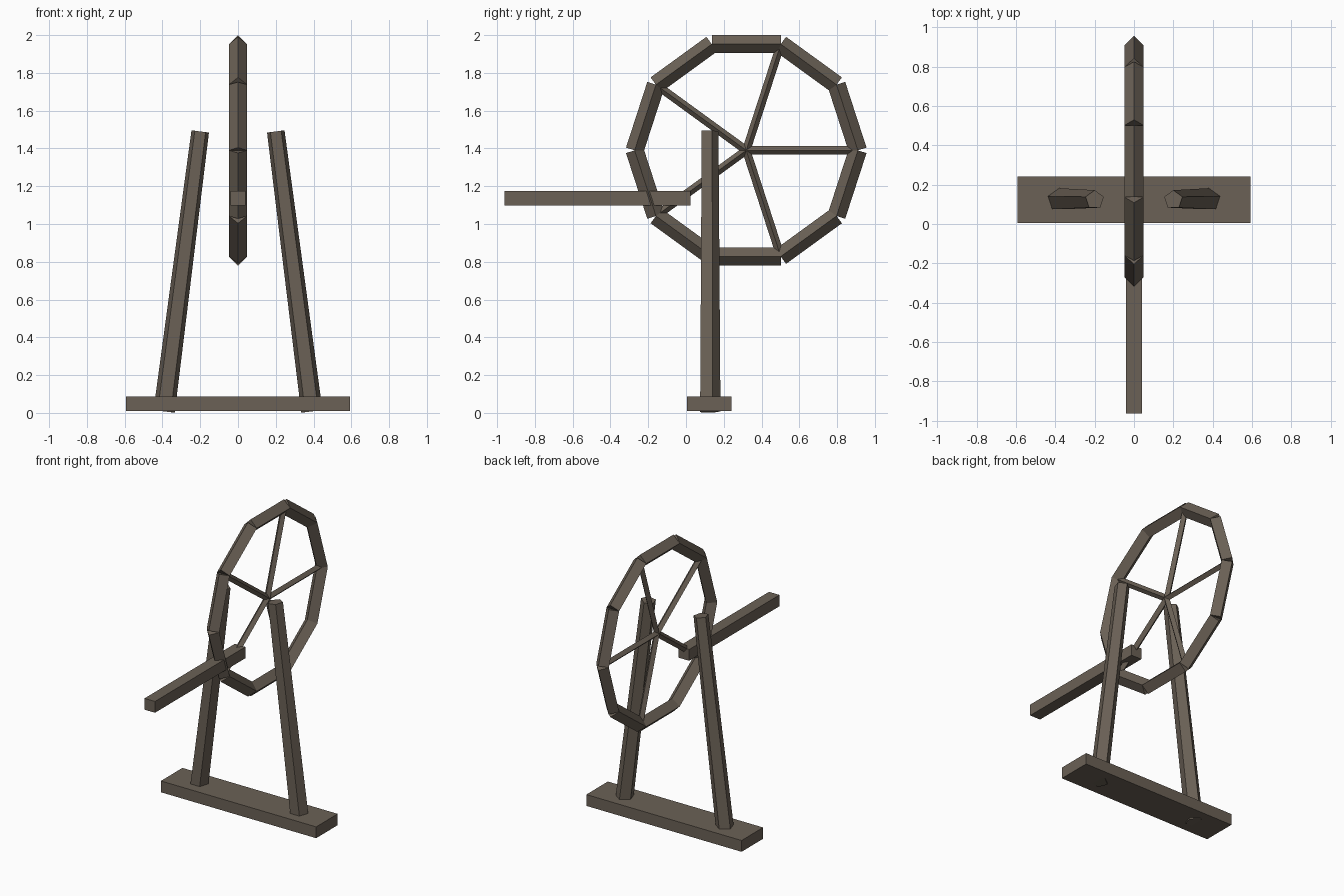
import bpy
import bmesh
import math
from mathutils import Matrix, Vector

cube = bpy.data.objects.get("Cube")
if cube:
    bpy.data.objects.remove(cube, do_unlink=True)

wood = bpy.data.materials.new("weathered_wood")
color = (0.147, 0.12, 0.093, 1)
wood.use_nodes = True
wood.diffuse_color = color
wood.node_tree.nodes["Principled BSDF"].inputs["Base Color"].default_value = color


def finish(name, bm):
    mesh = bpy.data.meshes.new(name)
    bm.to_mesh(mesh)
    bm.free()
    mesh.materials.append(wood)
    obj = bpy.data.objects.new(name, mesh)
    bpy.context.scene.collection.objects.link(obj)


def box(name, size, center):
    bm = bmesh.new()
    bmesh.ops.create_cube(bm, size=1, matrix=Matrix.Translation(center) @ Matrix.Diagonal((*size, 1)))
    finish(name, bm)


def bar(name, start, end, sides, r_start, r_end, corner):
    """Straight bar from start to end with one edge pointing along corner."""
    axis = (end - start).normalized()
    turn = Matrix((corner.cross(axis), corner, axis)).transposed().to_4x4()
    bm = bmesh.new()
    bmesh.ops.create_cone(bm, cap_ends=True, segments=sides, radius1=r_start, radius2=r_end,
                          depth=(end - start).length,
                          matrix=Matrix.Translation((start + end) / 2) @ turn)
    finish(name, bm)


# Stand: base plank and two leaning five-sided posts
box("base_plank", (1.185, 0.235, 0.078), (0, 0.123, 0.049))
for side, label in ((1, "left"), (-1, "right")):
    bar(f"{label}_post", Vector((side * 0.391, 0.123, 0.008)), Vector((side * 0.2, 0.123, 1.49)),
        5, 0.0595, 0.049, Vector((0, 1, 0)))

# Handle beam pointing forward
box("handle_beam", (0.08, 0.985, 0.078), (0, -0.4695, 1.136))

# Wheel: ten separate rim bars and five spokes, all with diamond sections
hub = Vector((0, 0.319, 1.39))
rim_radius = 0.591
across = Vector((1, 0, 0))


def rim_point(step):
    a = math.radians(36 * step)
    return hub + rim_radius * Vector((0, math.cos(a), math.sin(a)))


for i in range(10):
    bar(f"rim_bar_{i + 1}", rim_point(i), rim_point(i + 1), 4, 0.048, 0.048, across)
for i in range(5):
    bar(f"spoke_{i + 1}", hub, rim_point(2 * i), 4, 0.022, 0.022, across)
